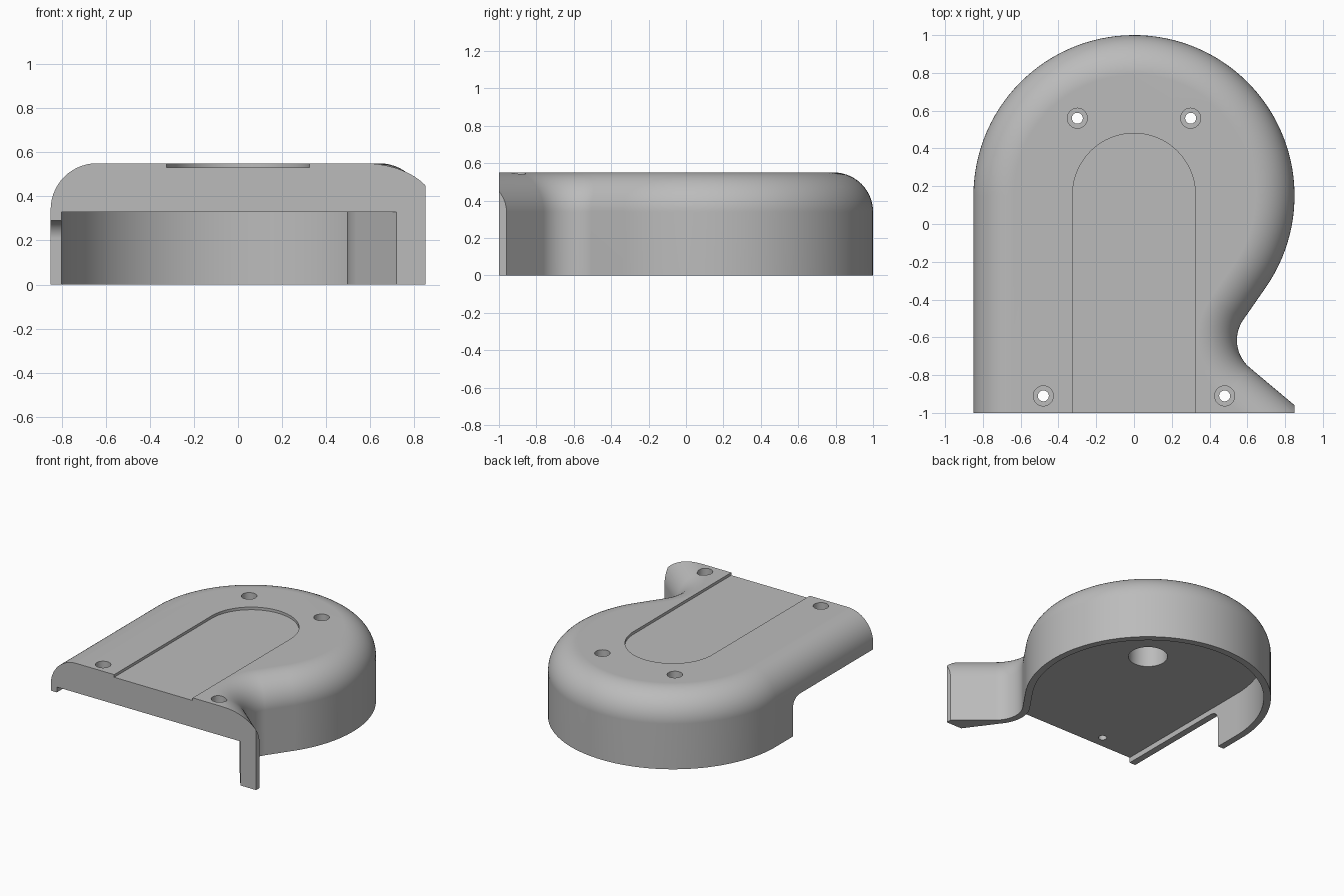
import bpy, bmesh
from math import sin, cos, pi, radians, atan2, acos, hypot

cube = bpy.data.objects.get("Cube")
if cube:
    bpy.data.objects.remove(cube, do_unlink=True)

HEIGHT, ROUND, WALL, CEILING = 0.55, 0.21, 0.05, 0.33
BODY_R, BODY_Y = 0.85, 0.15
BAY_R = 0.19
BAY_X, BAY_Y = 0.545 + BAY_R, -0.615

grey = bpy.data.materials.new("plain grey")
grey.use_nodes = True
colour = (0.5, 0.5, 0.5, 1)
grey.diffuse_color = colour
grey.node_tree.nodes["Principled BSDF"].inputs["Base Color"].default_value = colour


def loft(name, loops):
    """Closed solid through stacked loops of equal length, capped at both ends."""
    bm = bmesh.new()
    rings = [[bm.verts.new(p) for p in loop] for loop in loops]
    n = len(rings[0])
    for low, high in zip(rings, rings[1:]):
        for i in range(n):
            j = (i + 1) % n
            bm.faces.new((low[i], low[j], high[j], high[i]))
    bm.faces.new(rings[0])
    bm.faces.new(rings[-1])
    bmesh.ops.recalc_face_normals(bm, faces=bm.faces)
    mesh = bpy.data.meshes.new(name)
    bm.to_mesh(mesh)
    bm.free()
    mesh.materials.append(grey)
    obj = bpy.data.objects.new(name, mesh)
    bpy.context.collection.objects.link(obj)
    return obj


def prism(name, points, z0, z1):
    return loft(name, [[(x, y, z) for x, y in points] for z in (z0, z1)])


def arc(cx, cy, r, a0, a1, n):
    return [(cx + r * cos(a0 + (a1 - a0) * i / n),
             cy + r * sin(a0 + (a1 - a0) * i / n)) for i in range(n + 1)]


def box(name, x0, x1, y0, y1, z0, z1):
    return prism(name, [(x0, y0), (x1, y0), (x1, y1), (x0, y1)], z0, z1)


def cylinder(name, x, y, r, z0, z1):
    return prism(name, arc(x, y, r, 0, 2 * pi, 40)[:-1], z0, z1)


# Angle of the straight wall tangent to both the round body and the bay
dx, dy = BAY_X, BAY_Y - BODY_Y
tangent = atan2(dy, dx) + acos((BODY_R + BAY_R) / hypot(dx, dy))
flare = radians(50)


def outline(inset, end_angle):
    """Left wall, round back, tangent wall and concave bay, moved inwards."""
    r = BODY_R - inset
    return ([(-r, -1.6)] + arc(0, BODY_Y, r, pi, tangent, 72)
            + arc(BAY_X, BAY_Y, BAY_R + inset, pi + tangent, pi + end_angle, 20))


def outer_loop(inset, z):
    points = outline(inset, flare)
    x, y = points[-1]
    points.append((x + sin(flare), y - cos(flare)))
    return [(px, py, z) for px, py in points]


# Cover with a rounded top edge
levels = [(0, 0)]
for i in range(15):
    a = pi / 2 * i / 14
    levels.append((ROUND * (1 - cos(a)), HEIGHT - ROUND + ROUND * sin(a)))
cover = loft("cover_shell", [outer_loop(d, z) for d, z in levels])

# Flat front and clipped flare tip
cutters = [box("front_trim", -3, 3, -3, -1, -1, 1),
           box("side_trim", 0.85, 3, -3, -0.4, -1, 1)]

# Cavity open below and at the front
inner = outline(WALL, radians(34))
inner += [(0.72, -1), (0.87, -1.2), (0.87, -1.6)]
cutters.append(prism("cavity", inner, -0.1, CEILING))

# Side wall notch with one rounded corner
notch = [(-1.2, -0.1), (-0.05, -0.1)] + arc(-0.13, 0.21, 0.08, 0, pi / 2, 10) + [(-1.2, 0.29)]
cutters.append(loft("side_notch", [[(x, y, z) for y, z in notch] for x in (-1, -0.76)]))

# Shallow slot in the top
slot = [(-0.325, -1.2)] + arc(0, 0.155, 0.325, pi, 0, 40) + [(0.325, -1.2)]
cutters.append(prism("top_slot", slot, 0.53, 0.7))

# Blind pocket in the ceiling
cutters.append(cylinder("ceiling_pocket", 0, BODY_Y, 0.135, 0.25, 0.5))

# Stepped screw holes
for side in (-1, 1):
    for x, y in ((0.3, 0.56), (0.48, -0.91)):
        cutters.append(cylinder("screw_hole", side * x, y, 0.029, 0.2, 0.7))
        cutters.append(cylinder("screw_seat", side * x, y, 0.053, 0.45, 0.7))

bpy.ops.object.select_all(action='DESELECT')
bpy.context.view_layer.objects.active = cover
cover.select_set(True)
for cutter in cutters:
    cutter.hide_render = True
    mod = cover.modifiers.new("cut", 'BOOLEAN')
    mod.operation, mod.solver, mod.object = 'DIFFERENCE', 'EXACT', cutter
    bpy.ops.object.modifier_apply(modifier=mod.name)
for cutter in cutters:
    bpy.data.objects.remove(cutter, do_unlink=True)

bpy.ops.object.shade_smooth_by_angle(angle=radians(25))
weighted = cover.modifiers.new("even_normals", 'WEIGHTED_NORMAL')
weighted.keep_sharp = True
